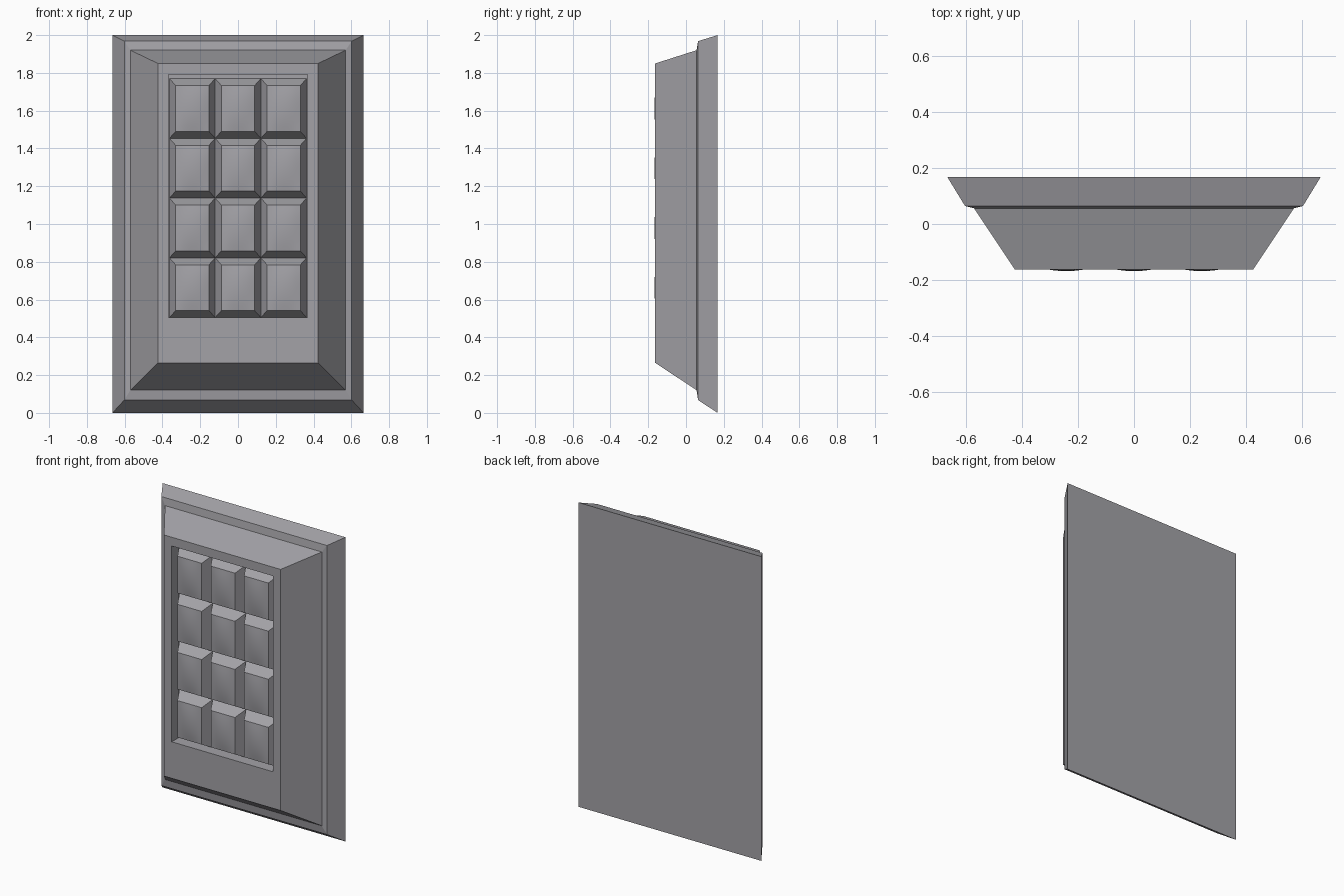
import bpy, bmesh

if "Cube" in bpy.data.objects:
    bpy.data.objects.remove(bpy.data.objects["Cube"])

grey = bpy.data.materials.new("plain grey")
grey.diffuse_color = (0.37, 0.365, 0.39, 1)
grey.use_nodes = True
grey.node_tree.nodes["Principled BSDF"].inputs["Base Color"].default_value = grey.diffuse_color


def make_object(name, bm):
    bmesh.ops.recalc_face_normals(bm, faces=bm.faces)
    mesh = bpy.data.meshes.new(name)
    bm.to_mesh(mesh)
    bm.free()
    mesh.materials.append(grey)
    obj = bpy.data.objects.new(name, mesh)
    bpy.context.collection.objects.link(obj)
    return obj


def rect_ring(bm, cx, hw, z0, z1, y):
    return [bm.verts.new(p) for p in ((cx - hw, y, z0), (cx + hw, y, z0),
                                      (cx + hw, y, z1), (cx - hw, y, z1))]


def bridge(bm, a, b):
    n = len(a)
    for i in range(n):
        j = (i + 1) % n
        bm.faces.new((a[i], a[j], b[j], b[i]))


# Housing: back plate, stepped rim, sloped body and recessed key well
bm = bmesh.new()
profile = [(0.665, 0.0, 2.0, 0.167),
           (0.602, 0.068, 1.968, 0.064),
           (0.57, 0.12, 1.92, 0.056),
           (0.424, 0.265, 1.85, -0.163),
           (0.368, 0.505, 1.792, -0.163),
           (0.368, 0.505, 1.792, -0.09)]
rings = [rect_ring(bm, 0, *p) for p in profile]
for a, b in zip(rings, rings[1:]):
    bridge(bm, a, b)
bm.faces.new(rings[0])
bm.faces.new(rings[-1])
make_object("keypad_housing", bm)

# Keys: sloped sides with a gently domed, smooth top
N = 8
W, H, INSET = 0.242, 0.3163, 0.033
BASE_Y, EDGE_Y, DOME = -0.09, -0.157, 0.011


def make_key(name, cx, cz):
    bm = bmesh.new()
    hw, hh = W / 2 - INSET, H / 2 - INSET - 0.004
    base = rect_ring(bm, cx, W / 2, cz - H / 2, cz + H / 2, BASE_Y)
    edge = rect_ring(bm, cx, hw, cz - hh, cz + hh, EDGE_Y)
    bridge(bm, base, edge)
    grid = []
    for i in range(N + 1):
        u = 2 * i / N - 1
        col = []
        for j in range(N + 1):
            v = 2 * j / N - 1
            y = EDGE_Y - DOME * (1 - u * u) * (1 - v * v)
            col.append(bm.verts.new((cx + u * hw, y, cz + v * hh)))
        grid.append(col)
    for i in range(N):
        for j in range(N):
            f = bm.faces.new((grid[i][j], grid[i + 1][j],
                              grid[i + 1][j + 1], grid[i][j + 1]))
            f.smooth = True
    # orient explicitly: weld the top to the sides
    bmesh.ops.remove_doubles(bm, verts=bm.verts, dist=1e-5)
    for e in bm.edges:
        if any(not f.smooth for f in e.link_faces):
            e.smooth = False
    make_object(name, bm)


for row in range(4):
    for col in range(3):
        make_key(f"key_row{row + 1}_col{col + 1}",
                 (col - 1) * W, 1.77 - H * (row + 0.5))
